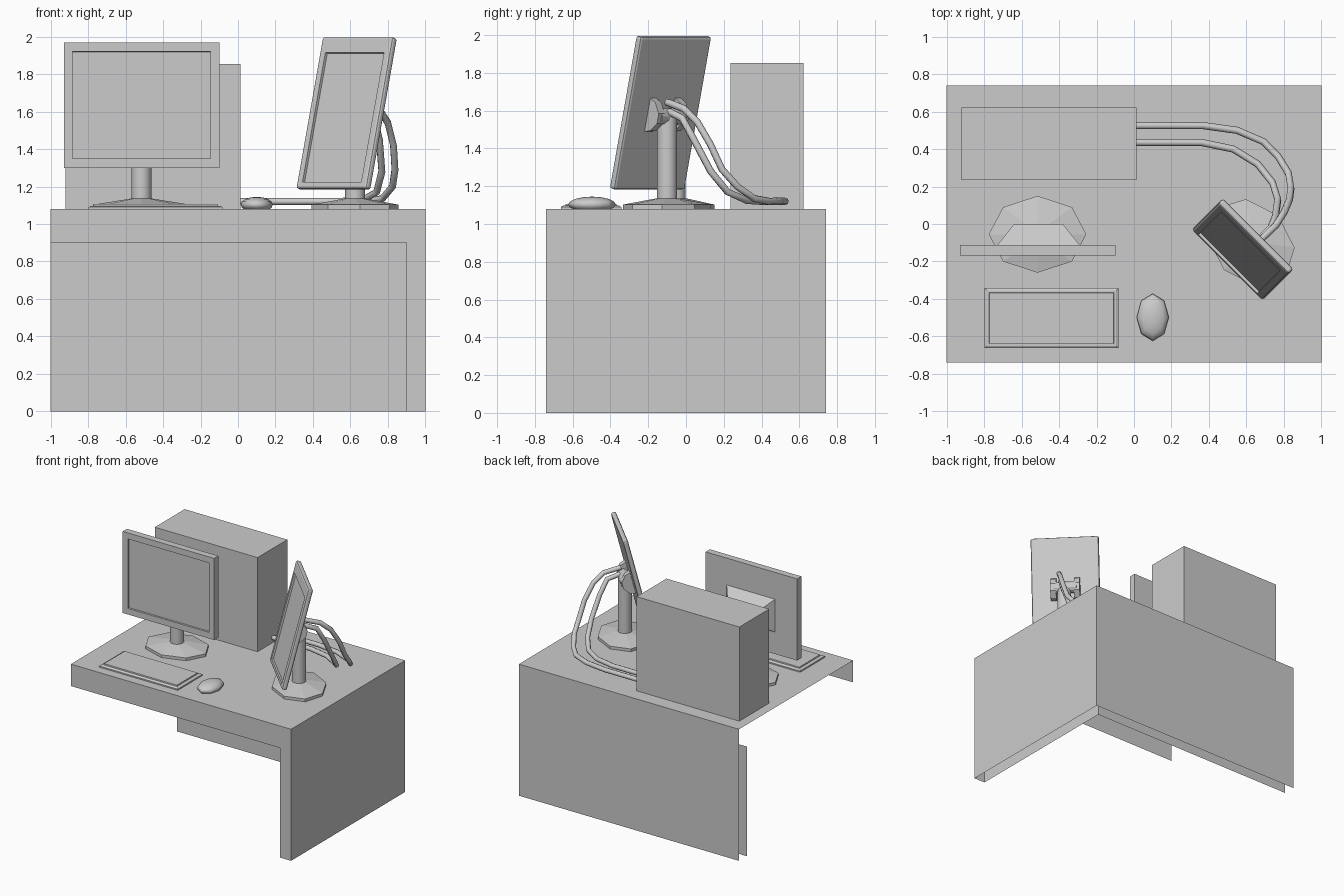
import bpy, bmesh
from math import sin, cos, pi, radians
from mathutils import Matrix, Vector

if "Cube" in bpy.data.objects:
    bpy.data.objects.remove(bpy.data.objects["Cube"])


def finish(name, bm, mat=Matrix(), recalc=True, smooth=False):
    if recalc:
        bmesh.ops.recalc_face_normals(bm, faces=bm.faces[:])
    bm.transform(mat)
    me = bpy.data.meshes.new(name)
    bm.to_mesh(me)
    bm.free()
    ob = bpy.data.objects.new(name, me)
    bpy.context.collection.objects.link(ob)
    if smooth:
        me.shade_smooth()
    return ob


def rect(x0, x1, y0, y1, z):
    return [(x0, y0, z), (x1, y0, z), (x1, y1, z), (x0, y1, z)]


def ring(rx, ry, z, n=8):
    return [(rx * cos(2 * pi * i / n), ry * sin(2 * pi * i / n), z) for i in range(n)]


def loft(name, loops, mat=Matrix()):
    """Bridge a stack of equal loops and cap both ends."""
    bm = bmesh.new()
    rows = [[bm.verts.new(p) for p in loop] for loop in loops]
    n = len(rows[0])
    for a, b in zip(rows, rows[1:]):
        for i in range(n):
            j = (i + 1) % n
            bm.faces.new((a[i], a[j], b[j], b[i]))
    bm.faces.new(rows[0][::-1])
    bm.faces.new(rows[-1])
    return finish(name, bm, mat)


def sheets(name, faces):
    bm = bmesh.new()
    for f in faces:
        bm.faces.new([bm.verts.new(p) for p in f])
    bmesh.ops.remove_doubles(bm, verts=bm.verts[:], dist=1e-4)
    return finish(name, bm, recalc=False)


def panel(name, w, h, t, side, top, bottom, mat, bevel=0.0):
    """Screen slab centred on its origin, facing -y, with a recessed display."""
    bm = bmesh.new()
    bmesh.ops.create_cube(bm, size=1, matrix=Matrix.Diagonal((w, t, h, 1)))
    if bevel:
        bmesh.ops.bevel(bm, geom=bm.edges[:], offset=bevel, segments=2,
                        profile=0.5, affect='EDGES')
    bm.normal_update()
    front = max((f for f in bm.faces if f.normal.y < -0.99), key=lambda f: f.calc_area())
    bmesh.ops.inset_individual(bm, faces=[front], thickness=0.01)
    for v in front.verts:
        v.co.x = (w / 2 - side) * (1 if v.co.x > 0 else -1)
        v.co.z = h / 2 - top if v.co.z > 0 else bottom - h / 2
    bm.normal_update()
    bmesh.ops.inset_individual(bm, faces=[front], thickness=0.001, depth=-0.015)
    return finish(name, bm, mat)


def stand(prefix, x, y, turn, top):
    """Octagonal foot with a sloped top and a round pole."""
    mat = Matrix.Translation((x, y, 0)) @ Matrix.Rotation(turn, 4, 'Z')
    loft(prefix + "_base", [ring(0.26, 0.205, 1.08), ring(0.26, 0.205, 1.103),
                            ring(0.06, 0.06, 1.135)], mat)
    pole = loft(prefix + "_pole", [ring(0.053, 0.053, 1.12, 16), ring(0.053, 0.053, top, 16)], mat)
    for p in pole.data.polygons:
        p.use_smooth = len(p.vertices) == 4


# Desk: open sheet shell with no left end and no underside
X, Y, T, A = 1.0, 0.74, 1.08, 0.9
xi, yi = 0.9, 0.64
sheets("desk", [
    rect(-X, X, -Y, Y, T),                                              # top
    [(-X, -Y, A), (xi, -Y, A), (X, -Y, A), (X, -Y, T), (-X, -Y, T)],    # front lip
    [(xi, -Y, 0), (X, -Y, 0), (X, -Y, A), (xi, -Y, A)],                 # leg front
    [(X, -Y, 0), (X, Y, 0), (X, Y, T), (X, -Y, T), (X, -Y, A)],         # right side
    [(X, Y, 0), (-X, Y, 0), (-X, Y, T), (X, Y, T)],                     # back
    [(-X, yi, 0), (xi, yi, 0), (xi, yi, A), (-X, yi, A)],               # inner back
    [(xi, yi, 0), (xi, -Y, 0), (xi, -Y, A), (xi, yi, A)],               # inner right
])

# Computer case
loft("computer_case", [rect(-0.92, 0.013, 0.235, 0.622, z) for z in (1.08, 1.853)])

# Left monitor with tapered rear housing
stand("left_monitor", -0.515, -0.055, 0, 1.6)
panel("left_monitor_screen", 0.83, 0.67, 0.055, 0.047, 0.05, 0.05,
      Matrix.Translation((-0.515, -0.14, 1.635)))
to_back = Matrix.Translation((-0.51, -0.113, 0)) @ Matrix.Rotation(radians(-90), 4, 'X')
loft("left_monitor_housing", [rect(-0.22, 0.22, -1.75, -1.48, 0),
                              rect(-0.13, 0.13, -1.66, -1.55, 0.113)], to_back)

# Right monitor: portrait, turned and leaning back
stand("right_monitor", 0.625, -0.1, radians(-45), 1.57)
turned = Matrix.Translation((0.58, -0.135, 1.59)) @ Matrix.Rotation(radians(-45), 4, 'Z')
tilted = turned @ Matrix.Rotation(radians(-14), 4, 'X')
panel("right_monitor_screen", 0.533, 0.835, 0.04, 0.045, 0.087, 0.035, tilted, bevel=0.014)

# Hinge ears and axle behind the right monitor
ear = [(0.015, -0.1), (0.06, -0.085), (0.1, -0.035), (0.1, 0.02), (0.06, 0.07), (0.015, 0.085)]
for side, s in (("left", -1), ("right", 1)):
    loft(side + "_hinge_ear", [[(s * x, y, z) for y, z in ear] for x in (0.07, 0.115)], tilted)
axle = turned @ Matrix.Translation((0, 0.06, -0.02)) @ Matrix.Rotation(radians(90), 4, 'Y')
loft("hinge_axle", [ring(0.045, 0.045, z, 12) for z in (-0.09, 0.09)], axle)

# Keyboard: stepped slab
loft("keyboard", [rect(-0.797 + d, -0.083 - d, -0.663 + d, -0.342 - d, z)
                  for d, z in ((0, 1.08), (0, 1.09), (0.012, 1.097), (0.024, 1.097), (0.026, 1.106))])

# Mouse
bm = bmesh.new()
bmesh.ops.create_uvsphere(bm, u_segments=8, v_segments=8, radius=1)
finish("mouse", bm, Matrix.Translation((0.1, -0.498, 1.103))
       @ Matrix.Diagonal((0.086, 0.126, 0.042, 1)), smooth=True)

# Cables from the case up to the right monitor
paths = {
    "outer_cable": [(0.0, 0.525, 1.12), (0.37, 0.525, 1.12), (0.55, 0.5, 1.12), (0.69, 0.44, 1.12),
                    (0.77, 0.36, 1.135), (0.825, 0.27, 1.2), (0.838, 0.19, 1.29), (0.83, 0.13, 1.42),
                    (0.8, 0.06, 1.54), (0.755, -0.01, 1.61), (0.66, -0.1, 1.645)],
    "inner_cable": [(0.0, 0.435, 1.12), (0.36, 0.435, 1.12), (0.53, 0.4, 1.12), (0.66, 0.32, 1.125),
                    (0.74, 0.22, 1.17), (0.768, 0.13, 1.28), (0.755, 0.04, 1.45),
                    (0.73, -0.02, 1.56), (0.66, -0.09, 1.595)],
}
for name, pts in paths.items():
    cu = bpy.data.curves.new(name, 'CURVE')
    cu.dimensions = '3D'
    cu.bevel_depth = 0.019
    cu.bevel_resolution = 2
    cu.use_fill_caps = True
    sp = cu.splines.new('POLY')
    sp.points.add(len(pts) - 1)
    for p, co in zip(sp.points, pts):
        p.co = (*co, 1)
    sp.use_smooth = True
    bpy.context.collection.objects.link(bpy.data.objects.new(name, cu))
